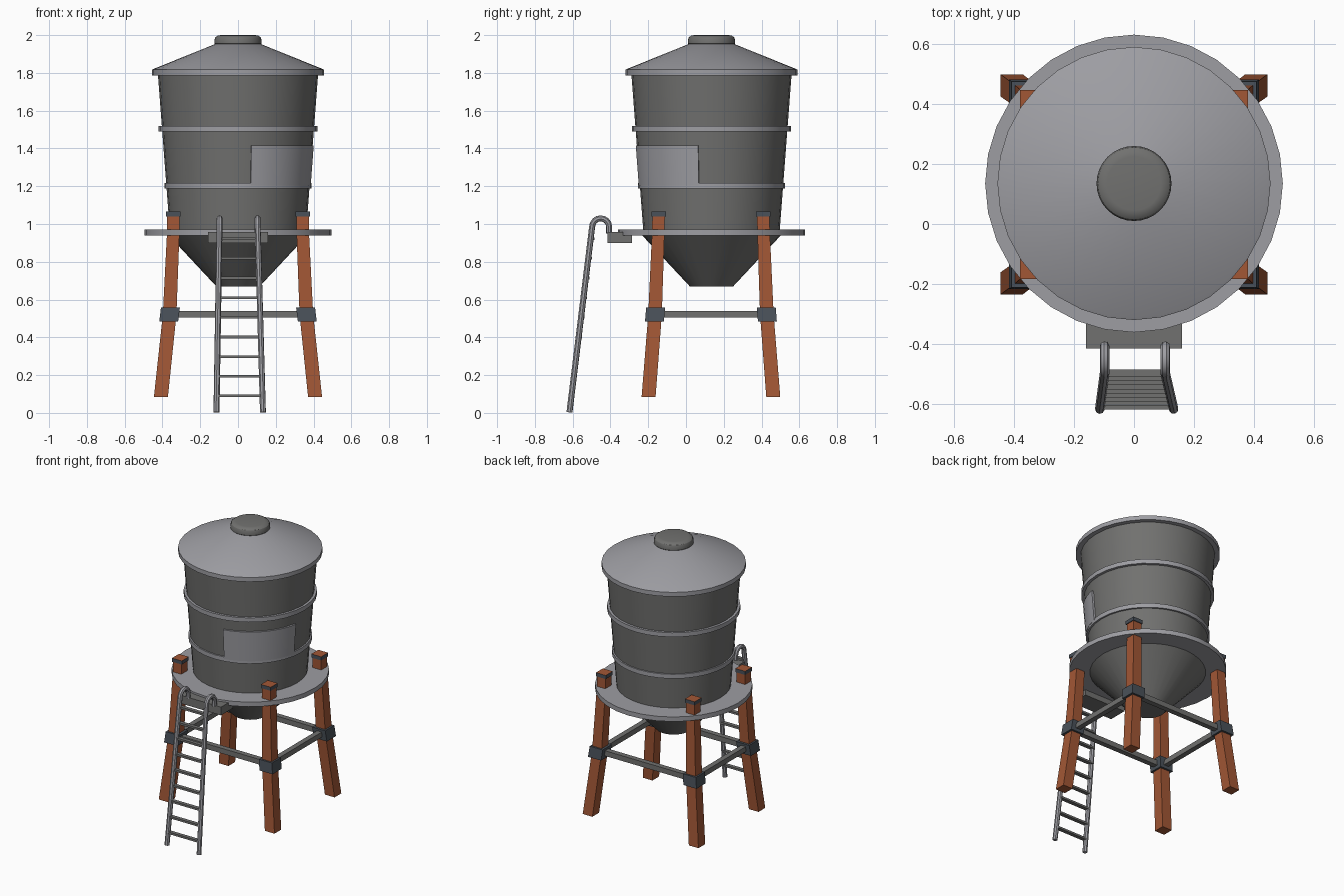
import bpy, bmesh, math
from mathutils import Vector

if "Cube" in bpy.data.objects:
    bpy.data.objects.remove(bpy.data.objects["Cube"])

CY = 0.135          # tank axis in y
LY = 0.132          # centre of the leg frame in y
SEG = 32


def material(name, rgb):
    m = bpy.data.materials.new(name)
    m.diffuse_color = (*rgb, 1)
    m.use_nodes = True
    m.node_tree.nodes["Principled BSDF"].inputs["Base Color"].default_value = m.diffuse_color
    return m


LIGHT = material("light grey metal", (0.34, 0.34, 0.365))
DARK = material("dark grey metal", (0.165, 0.165, 0.16))
RUST = material("rust orange", (0.36, 0.095, 0.036))
SLATE = material("slate blue grey", (0.068, 0.082, 0.1))


def finish(name, bm, mats, smooth=False):
    bmesh.ops.recalc_face_normals(bm, faces=bm.faces)
    me = bpy.data.meshes.new(name)
    bm.to_mesh(me)
    bm.free()
    for m in mats:
        me.materials.append(m)
    ob = bpy.data.objects.new(name, me)
    bpy.context.collection.objects.link(ob)
    if smooth:
        shade(ob)
    return ob


def shade(ob):
    bpy.ops.object.select_all(action='DESELECT')
    ob.select_set(True)
    bpy.context.view_layer.objects.active = ob
    bpy.ops.object.shade_smooth_by_angle(angle=math.radians(30))


def loft(bm, rings):
    """Skin a list of closed rings of points and cap both ends."""
    rows = [[bm.verts.new(p) for p in r] for r in rings]
    n = len(rows[0])
    for a, b in zip(rows, rows[1:]):
        for i in range(n):
            j = (i + 1) % n
            bm.faces.new((a[i], a[j], b[j], b[i]))
    bm.faces.new(rows[0])
    bm.faces.new(rows[-1])


def lathe(name, profile, mat):
    bm = bmesh.new()
    angs = [2 * math.pi * i / SEG for i in range(SEG)]
    loft(bm, [[(r * math.cos(a), CY + r * math.sin(a), z) for a in angs] for r, z in profile])
    return finish(name, bm, [mat], True)


def square(x, y, z, h):
    return [(x - h, y - h, z), (x + h, y - h, z), (x + h, y + h, z), (x - h, y + h, z)]


def box(name, lo, hi, mat):
    bm = bmesh.new()
    (x0, y0, z0), (x1, y1, z1) = lo, hi
    loft(bm, [[(x0, y0, z), (x1, y0, z), (x1, y1, z), (x0, y1, z)] for z in (z0, z1)])
    return finish(name, bm, [mat])


# Tank body, hopper, roof and hoops
def tank_r(z):
    return 0.36 + (z - 0.96) * 0.077


lathe("tank_body", [(0.36, 0.95), (tank_r(1.8), 1.80)], DARK)
lathe("hopper_cone", [(0.115, 0.67), (0.372, 0.945)], DARK)
lathe("roof", [(0.455, 1.787), (0.455, 1.817), (0.445, 1.822), (0.115, 1.955)], LIGHT)
lathe("roof_cap", [(0.115, 1.945), (0.125, 1.955), (0.125, 1.975), (0.12, 1.988),
                   (0.108, 1.997), (0.09, 2.0)], DARK)
lathe("upper_hoop", [(0.42, 1.49), (0.42, 1.52)], LIGHT)
lathe("lower_hoop", [(0.39, 1.187), (0.39, 1.217)], LIGHT)
lathe("platform", [(0.496, 0.938), (0.496, 0.97)], LIGHT)

# Curved access panel on the front right of the tank
bm = bmesh.new()
rings = []
for i in range(13):
    a = math.radians(-80 + 70 * i / 12)
    rings.append([(r * math.cos(a), CY + r * math.sin(a), z) for r, z in
                  ((0.37, 1.205), (0.391, 1.205), (0.407, 1.415), (0.385, 1.415))])
loft(bm, rings)
finish("access_panel", bm, [LIGHT], True)

# Bent legs with clamps and collars
PATH = [(0.408, 0.33, 0.085, 0.037), (0.362, 0.296, 0.52, 0.036),
        (0.343, 0.279, 0.95, 0.033), (0.342, 0.277, 1.05, 0.033)]
for sy, fb in ((-1, "front"), (1, "back")):
    for sx, lr in ((-1, "left"), (1, "right")):
        tag = f"{fb}_{lr}"
        bm = bmesh.new()
        loft(bm, [square(sx * x, LY + sy * y, z, h) for x, y, z, h in PATH])
        finish(tag + "_leg", bm, [RUST])
        bm = bmesh.new()
        loft(bm, [square(sx * 0.367, LY + sy * 0.299, 0.483, 0.05),
                  square(sx * 0.358, LY + sy * 0.293, 0.557, 0.05)])
        finish(tag + "_clamp", bm, [SLATE])
        bm = bmesh.new()
        loft(bm, [square(sx * 0.342, LY + sy * 0.277, z, 0.038) for z in (1.04, 1.065)])
        ob = finish(tag + "_collar", bm, [SLATE, RUST])
        for p in ob.data.polygons:      # top face shows the post colour
            if p.normal.z > 0.9:
                p.material_index = 1

# Horizontal braces between the clamps
B = 0.018
for s, n in ((-1, "front"), (1, "back")):
    y = LY + s * 0.296
    box(n + "_brace", (-0.36, y - B, 0.504), (0.36, y + B, 0.54), DARK)
for s, n in ((-1, "left"), (1, "right")):
    x = s * 0.362
    box(n + "_brace", (x - B, LY - 0.29, 0.504), (x + B, LY + 0.29, 0.54), DARK)

# Ladder landing
box("ladder_landing", (-0.16, -0.415, 0.90), (0.16, -0.285, 0.957), DARK)

# Ladder rails, hooked over at the top
RAILS = {"left": (-0.114, -0.098), "right": (0.132, 0.104)}
for n, (xb, xt) in RAILS.items():
    pts = [(xb, -0.617, 0.003)]
    for i in range(9):
        a = math.pi * (1 - i / 8)
        pts.append((xt, -0.452 + 0.045 * math.cos(a), 0.985 + 0.045 * math.sin(a)))
    pts.append((xt, -0.407, 0.95))
    cu = bpy.data.curves.new(n + "_ladder_rail", 'CURVE')
    cu.dimensions = '3D'
    cu.bevel_depth = 0.016
    cu.bevel_resolution = 2
    cu.use_fill_caps = True
    sp = cu.splines.new('POLY')
    sp.points.add(len(pts) - 1)
    for p, co in zip(sp.points, pts):
        p.co = (*co, 1)
    cu.materials.append(LIGHT)
    ob = bpy.data.objects.new(n + "_ladder_rail", cu)
    bpy.context.collection.objects.link(ob)
    bpy.ops.object.select_all(action='DESELECT')
    ob.select_set(True)
    bpy.context.view_layer.objects.active = ob
    bpy.ops.object.convert(target='MESH')
    shade(bpy.context.view_layer.objects.active)

# Ladder rungs
for i in range(9):
    z = 0.09 + 0.104 * i
    t = z / 0.985
    y = -0.617 + 0.12 * t + 0.008 * t
    x0, x1 = (b + (e - b) * t for b, e in RAILS.values())
    box(f"ladder_rung_{i + 1}", (x0, y - 0.013, z - 0.007), (x1, y + 0.013, z + 0.007), DARK)
